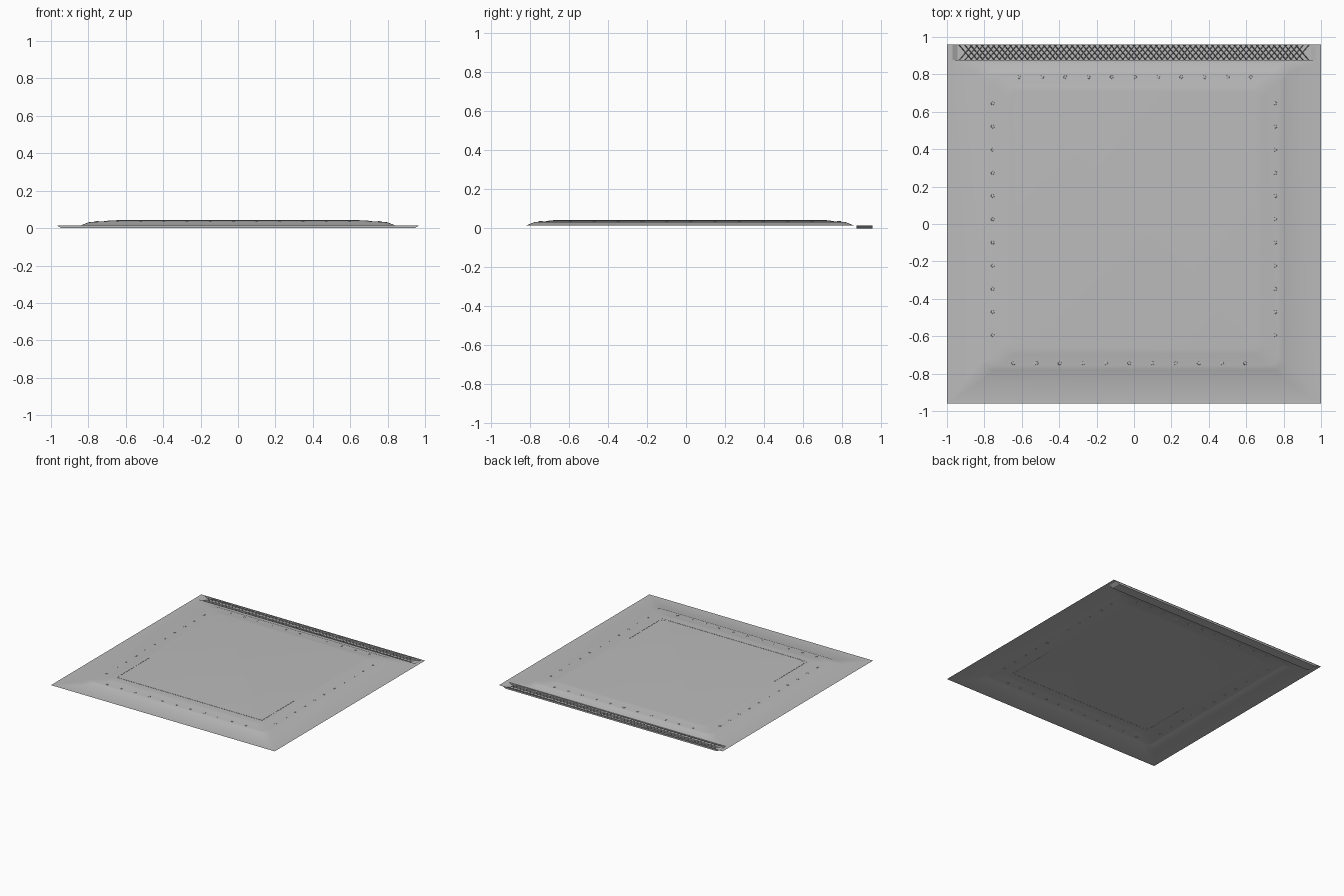
import bpy, bmesh, math
from mathutils import Matrix, Vector

if "Cube" in bpy.data.objects:
    bpy.data.objects.remove(bpy.data.objects["Cube"])

grey = bpy.data.materials.new("plain_grey")
grey.use_nodes = True
colour = (0.5, 0.5, 0.5, 1)
grey.diffuse_color = colour
grey.node_tree.nodes["Principled BSDF"].inputs["Base Color"].default_value = colour

SHEET_Z = 0.015
PANEL_Y = 0.02


def make(name, bm, smooth=None):
    bmesh.ops.recalc_face_normals(bm, faces=bm.faces)
    mesh = bpy.data.meshes.new(name)
    bm.to_mesh(mesh)
    bm.free()
    mesh.materials.append(grey)
    obj = bpy.data.objects.new(name, mesh)
    bpy.context.collection.objects.link(obj)
    if smooth:
        bpy.ops.object.select_all(action="DESELECT")
        obj.select_set(True)
        bpy.context.view_layer.objects.active = obj
        bpy.ops.object.shade_smooth_by_angle(angle=math.radians(smooth))
    return obj


def rounded_ring(bm, half_x, half_y, radius, z, steps=6):
    ring = []
    for quarter in range(4):
        sx = 1 if quarter in (0, 3) else -1
        sy = 1 if quarter < 2 else -1
        for i in range(steps + 1):
            a = (quarter + i / steps) * math.pi / 2
            ring.append(bm.verts.new((sx * (half_x - radius) + radius * math.cos(a),
                                      PANEL_Y + sy * (half_y - radius) + radius * math.sin(a), z)))
    return ring


def box(bm, low, high):
    low, high = Vector(low), Vector(high)
    place = Matrix.Translation((low + high) / 2) @ Matrix.Diagonal((*(high - low), 1))
    bmesh.ops.create_cube(bm, size=1, matrix=place)


# Thin base sheet with the raised, softly stepped panel pressed into it
bm = bmesh.new()
steps = [(0.84, 0.84, 0.05, SHEET_Z), (0.80, 0.80, 0.05, 0.031), (0.77, 0.775, 0.05, 0.034),
         (0.72, 0.74, 0.05, 0.036), (0.69, 0.715, 0.05, 0.0405), (0.66, 0.69, 0.05, 0.042)]
rings = [rounded_ring(bm, *s) for s in steps]
for a, b in zip(rings, rings[1:]):
    for i in range(len(a)):
        j = (i + 1) % len(a)
        bm.faces.new((a[i], a[j], b[j], b[i]))
bm.faces.new(rings[-1])
# Flat border joining the panel to the sheet corners
corners = [bm.verts.new((x, y, SHEET_Z)) for x, y in ((1, 0.87), (-1, 0.87), (-1, -0.96), (1, -0.96))]
n = len(rings[0]) // 4
for q in range(4):
    arc = rings[0][q * n:(q + 1) * n]
    for i in range(n - 1):
        bm.faces.new((corners[q], arc[i + 1], arc[i]))
    bm.faces.new((corners[q], corners[(q + 1) % 4], rings[0][(q + 1) * n % (4 * n)], arc[-1]))
make("pressed_sheet", bm, 25)

# Flat margins around the rear grille
bm = bmesh.new()
for x0, x1, y0, y1 in ((-1, -0.97, 0.87, 0.96), (0.97, 1, 0.87, 0.96),
                       (-0.97, 0.97, 0.87, 0.876), (-0.97, 0.97, 0.956, 0.96)):
    bm.faces.new([bm.verts.new((x, y, SHEET_Z)) for x, y in ((x0, y0), (x1, y0), (x1, y1), (x0, y1))])
make("grille_margin", bm)

# Shallow open tray with sloping ends
bm = bmesh.new()
top = [bm.verts.new((x, y, SHEET_Z)) for x, y in ((-0.97, 0.876), (0.97, 0.876), (0.97, 0.956), (-0.97, 0.956))]
low = [bm.verts.new((x, y, 0)) for x, y in ((-0.945, 0.876), (0.945, 0.876), (0.945, 0.956), (-0.945, 0.956))]
bm.faces.new(low)
for i in range(4):
    j = (i + 1) % 4
    bm.faces.new((top[i], top[j], low[j], low[i]))
make("grille_tray", bm)

# Crossed diagonal ribs inside the tray
bm = bmesh.new()
pitch, reach, y_mid = 0.03, 0.04, 0.916
for slant in (-1, 1):
    for k in range(-30, 31):
        x = k * pitch
        foot = [(-0.003, 0.001), (0.003, 0.001), (0, 0.0145)]
        ends = []
        for side in (-1, 1):
            ends.append([bm.verts.new((x + slant * side * 0.034 + dx, y_mid + side * reach, z))
                         for dx, z in foot])
        for i in range(3):
            j = (i + 1) % 3
            bm.faces.new((ends[0][i], ends[0][j], ends[1][j], ends[1][i]))
        for end in ends:
            bm.faces.new(end)
make("grille_ribs", bm)

# Rows of small rivets on the shelf around the panel
bm = bmesh.new()
spots = []
for i in range(11):
    t = i * 0.124
    spots += [(-0.755, 0.645 - t), (0.755, 0.645 - t), (-0.615 + t, 0.785), (-0.645 + t, -0.745)]
for x, y in spots:
    place = Matrix.Translation((x, y, 0.0345)) @ Matrix.Diagonal((0.011, 0.011, 0.004, 1))
    bmesh.ops.create_icosphere(bm, subdivisions=1, radius=1, matrix=place)
make("rivets", bm)

# Fine raised trim along the front of the panel and partway up its sides
bm = bmesh.new()
box(bm, (-0.65, -0.622, 0.041), (0.65, -0.619, 0.0435))
for s in (-1, 1):
    x0, x1 = sorted((s * 0.65, s * 0.647))
    box(bm, (x0, -0.622, 0.041), (x1, -0.2, 0.0435))
make("panel_trim", bm)

# Small corner gussets of the trim
bm = bmesh.new()
for s in (-1, 1):
    outline = [(0.65, -0.622), (0.65, -0.58), (0.64, -0.585), (0.63, -0.605), (0.6, -0.612), (0.6, -0.622)]
    face = bm.faces.new([bm.verts.new((s * x, y, 0.0415)) for x, y in outline])
    up = bmesh.ops.extrude_face_region(bm, geom=[face])["geom"]
    bmesh.ops.translate(bm, verts=[v for v in up if isinstance(v, bmesh.types.BMVert)], vec=(0, 0, 0.0015))
make("trim_corners", bm)
